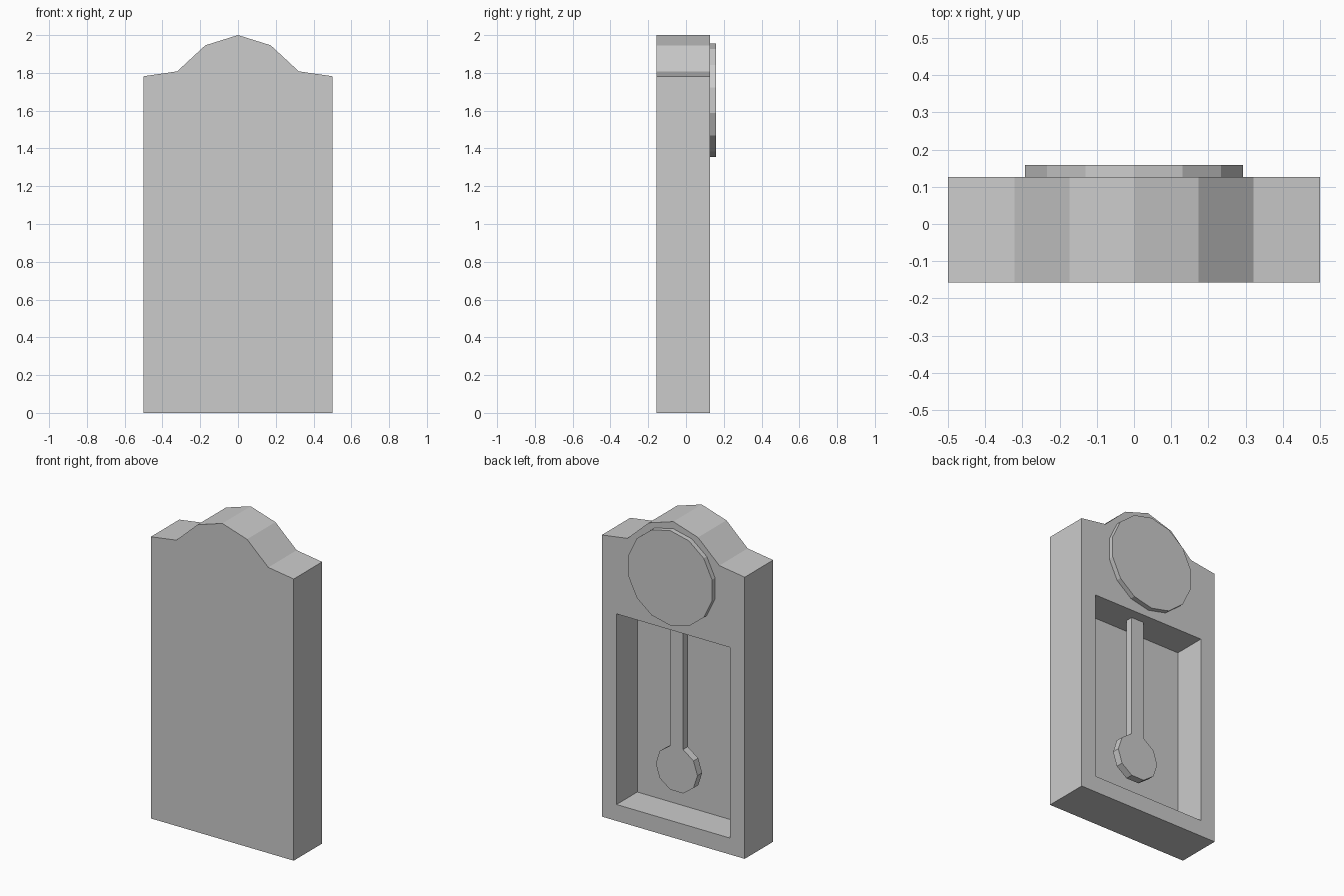
import bpy, bmesh
from math import cos, sin, tau

if "Cube" in bpy.data.objects:
    bpy.data.objects.remove(bpy.data.objects["Cube"])

FRONT, BACK, DIAL = -0.157, 0.127, 0.158


def prism(name, outline, y0, y1):
    """Extrude an (x, z) outline along y."""
    bm = bmesh.new()
    face = bm.faces.new([bm.verts.new((x, y0, z)) for x, z in outline])
    new = bmesh.ops.extrude_face_region(bm, geom=[face])["geom"]
    verts = [v for v in new if isinstance(v, bmesh.types.BMVert)]
    bmesh.ops.translate(bm, vec=(0, y1 - y0, 0), verts=verts)
    bmesh.ops.recalc_face_normals(bm, faces=bm.faces)
    mesh = bpy.data.meshes.new(name)
    bm.to_mesh(mesh)
    bm.free()
    obj = bpy.data.objects.new(name, mesh)
    bpy.context.collection.objects.link(obj)
    return obj


def rect(x0, x1, z0, z1):
    return [(x0, z0), (x1, z0), (x1, z1), (x0, z1)]


def ngon(n, r, cx, cz, phase=0.0):
    # Phase 0 puts a corner straight up
    return [(cx + r * sin(tau * (i + phase) / n), cz + r * cos(tau * (i + phase) / n))
            for i in range(n)]


# Case with a stepped arch on top
half = [(0.5, 0), (0.5, 1.782), (0.322, 1.808), (0.173, 1.946)]
outline = half + [(0, 2.0)] + [(-x, z) for x, z in reversed(half)]
case = prism("clock_case", outline, FRONT, BACK)

# Pendulum window recessed into the case
cutter = prism("window_cutter", rect(-0.397, 0.397, 0.104, 1.31), -0.08, 0.3)
cutter.hide_render = True
mod = case.modifiers.new("window", "BOOLEAN")
mod.operation = "DIFFERENCE"
mod.solver = "EXACT"
mod.object = cutter
bpy.context.view_layer.objects.active = case
bpy.ops.object.modifier_apply(modifier="window")
bpy.data.objects.remove(cutter)

# Dial disc
prism("dial", ngon(14, 0.3, 0, 1.655), BACK, DIAL)

# Pendulum: the rod hangs from the window top and meets the flat top of the bob
PX, BOB_Z, BOB_R = 0.023, 0.40, 0.146
rod_half = BOB_R * sin(tau / 20)
rod_end = BOB_Z + BOB_R * cos(tau / 20)
prism("pendulum_rod", rect(PX - rod_half, PX + rod_half, rod_end, 1.31), 0.014, 0.061)
prism("pendulum_bob", ngon(10, BOB_R, PX, BOB_Z, 0.5), 0.014, 0.061)
